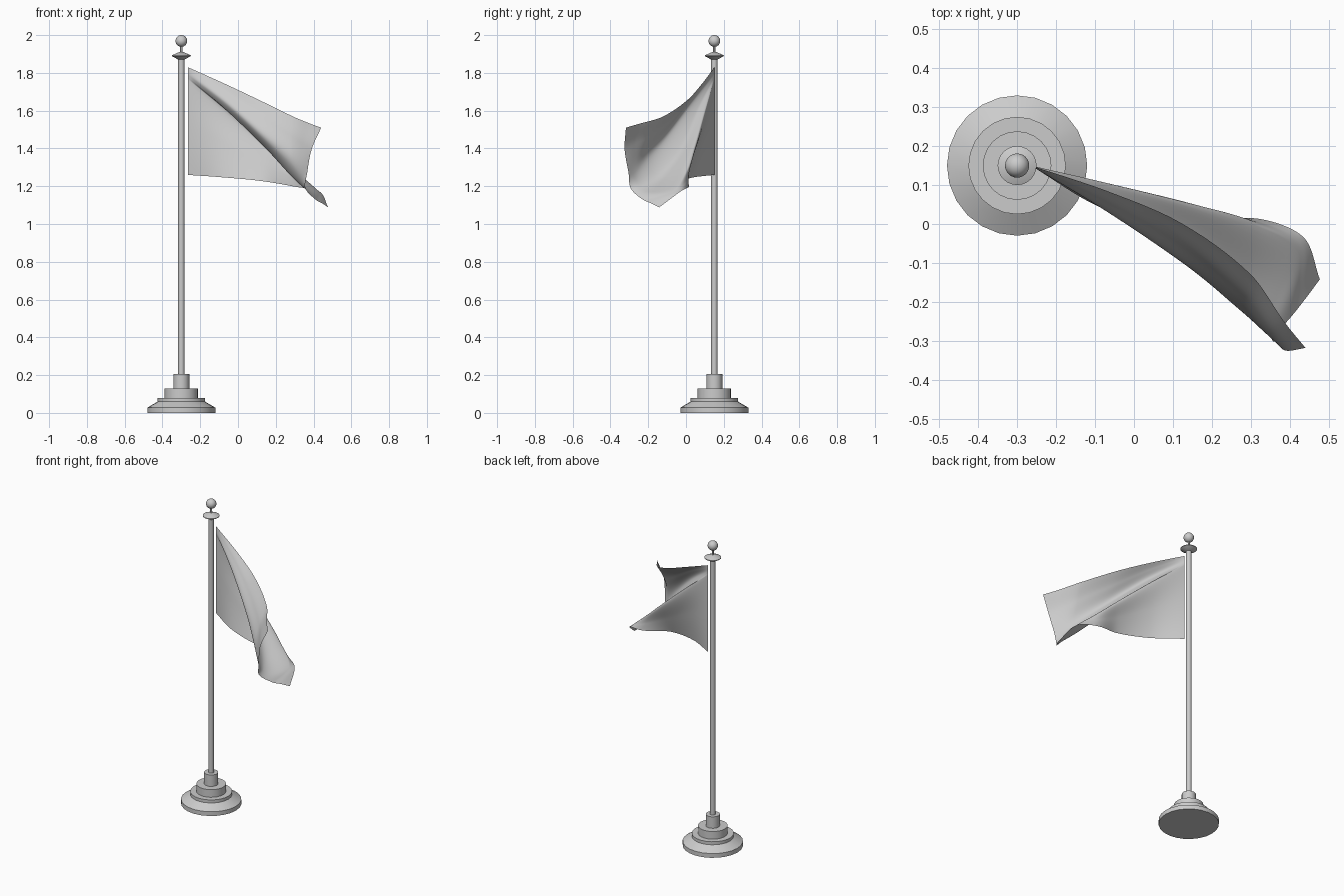
import bpy, bmesh, math
from mathutils import Vector

if "Cube" in bpy.data.objects:
    bpy.data.objects.remove(bpy.data.objects["Cube"])

PX, PY = -0.30, 0.15  # pole axis


def finish(bm, name, smooth=30):
    bmesh.ops.recalc_face_normals(bm, faces=bm.faces)
    me = bpy.data.meshes.new(name)
    bm.to_mesh(me)
    bm.free()
    ob = bpy.data.objects.new(name, me)
    bpy.context.collection.objects.link(ob)
    bpy.ops.object.select_all(action='DESELECT')
    ob.select_set(True)
    bpy.context.view_layer.objects.active = ob
    bpy.ops.object.shade_smooth_by_angle(angle=math.radians(smooth))
    return ob


def lathe(name, profile, sides):
    """Spin a (radius, z) profile around the pole axis, capping both ends."""
    bm = bmesh.new()
    rings = []
    for r, z in profile:
        rings.append([bm.verts.new((PX + r * math.cos(2 * math.pi * i / sides),
                                    PY + r * math.sin(2 * math.pi * i / sides), z))
                      for i in range(sides)])
    for a, b in zip(rings, rings[1:]):
        for i in range(sides):
            j = (i + 1) % sides
            bm.faces.new((a[i], a[j], b[j], b[i]))
    bm.faces.new(rings[0][::-1])
    bm.faces.new(rings[-1])
    return finish(bm, name)


def spline(knots, pts, i, s):
    """Point at fraction s of segment i on a smooth curve with uneven knots."""
    n = len(knots)

    def tangent(k):
        a, b = max(k - 1, 0), min(k + 1, n - 1)
        return (pts[b] - pts[a]) / (knots[b] - knots[a])
    h = knots[i + 1] - knots[i]
    return (pts[i] * (2 * s**3 - 3 * s**2 + 1) + tangent(i) * h * (s**3 - 2 * s**2 + s)
            + pts[i + 1] * (3 * s**2 - 2 * s**3) + tangent(i + 1) * h * (s**3 - s**2))


def steps(segments, per):
    """(segment, fraction) pairs along a curve, both ends included."""
    return [(i, k / per) for i in range(segments) for k in range(per)] + [(segments - 1, 1.0)]


# Stepped round base
lathe("base", [(.18, 0), (.18, .028), (.125, .06), (.125, .08),
               (.088, .08), (.088, .13), (.042, .13), (.042, .205)], 24)

# Pole
lathe("pole", [(.0165, .2), (.0165, 1.885)], 24)

# Finial: flat double cone, thin stem and ball
lathe("finial_disc", [(.018, 1.871), (.05, 1.889), (.05, 1.893), (.012, 1.91)], 24)
lathe("finial_stem", [(.006, 1.9), (.006, 1.95)], 12)
bm = bmesh.new()
bmesh.ops.create_uvsphere(bm, u_segments=24, v_segments=16, radius=.031)
bmesh.ops.translate(bm, verts=bm.verts, vec=(PX, PY, 1.969))
finish(bm, "finial_ball")

# Flag cross-sections from hoist to fly end, each from top edge to bottom edge:
# top, upper face, front fold, underside, back ridge, lower panel, bottom
knots_u = [0, .25, .5, .75, .88, 1]
sections = [
    [(-.265, .15, z) for z in (1.83, 1.815, 1.795, 1.78, 1.765, 1.52, 1.26)],
    [(-.065, .083, 1.74), (-.067, .055, 1.70), (-.07, .032, 1.647), (-.07, .063, 1.612),
     (-.07, .105, 1.605), (-.07, .075, 1.43), (-.08, .04, 1.247)],
    [(.125, .0, 1.65), (.13, -.06, 1.565), (.14, -.11, 1.455), (.145, -.03, 1.402),
     (.15, .05, 1.415), (.135, .02, 1.32), (.12, -.012, 1.228)],
    [(.30, -.13, 1.565), (.283, -.185, 1.465), (.272, -.22, 1.335), (.285, -.15, 1.25),
     (.315, -.005, 1.27), (.312, .008, 1.235), (.305, .015, 1.197)],
    [(.385, -.25, 1.53), (.352, -.275, 1.42), (.33, -.27, 1.275), (.345, -.225, 1.195),
     (.42, -.075, 1.176), (.43, -.05, 1.172), (.433, -.032, 1.17)],
    [(.44, -.318, 1.51), (.39, -.325, 1.395), (.366, -.304, 1.27), (.357, -.293, 1.19),
     (.41, -.23, 1.13), (.445, -.185, 1.11), (.477, -.142, 1.088)],
]
sections = [[Vector(p) for p in s] for s in sections]
bm = bmesh.new()
grid = []
for i, s in steps(5, 14):
    col = [spline(knots_u, [c[k] for c in sections], i, s) for k in range(7)]
    knots_v = [0.0]
    for a, b in zip(col, col[1:]):
        knots_v.append(knots_v[-1] + (b - a).length)
    grid.append([bm.verts.new(spline(knots_v, col, j, t)) for j, t in steps(6, 9)])
for a, b in zip(grid, grid[1:]):
    for j in range(len(a) - 1):
        bm.faces.new((a[j], b[j], b[j + 1], a[j + 1]))
finish(bm, "flag", 60)
